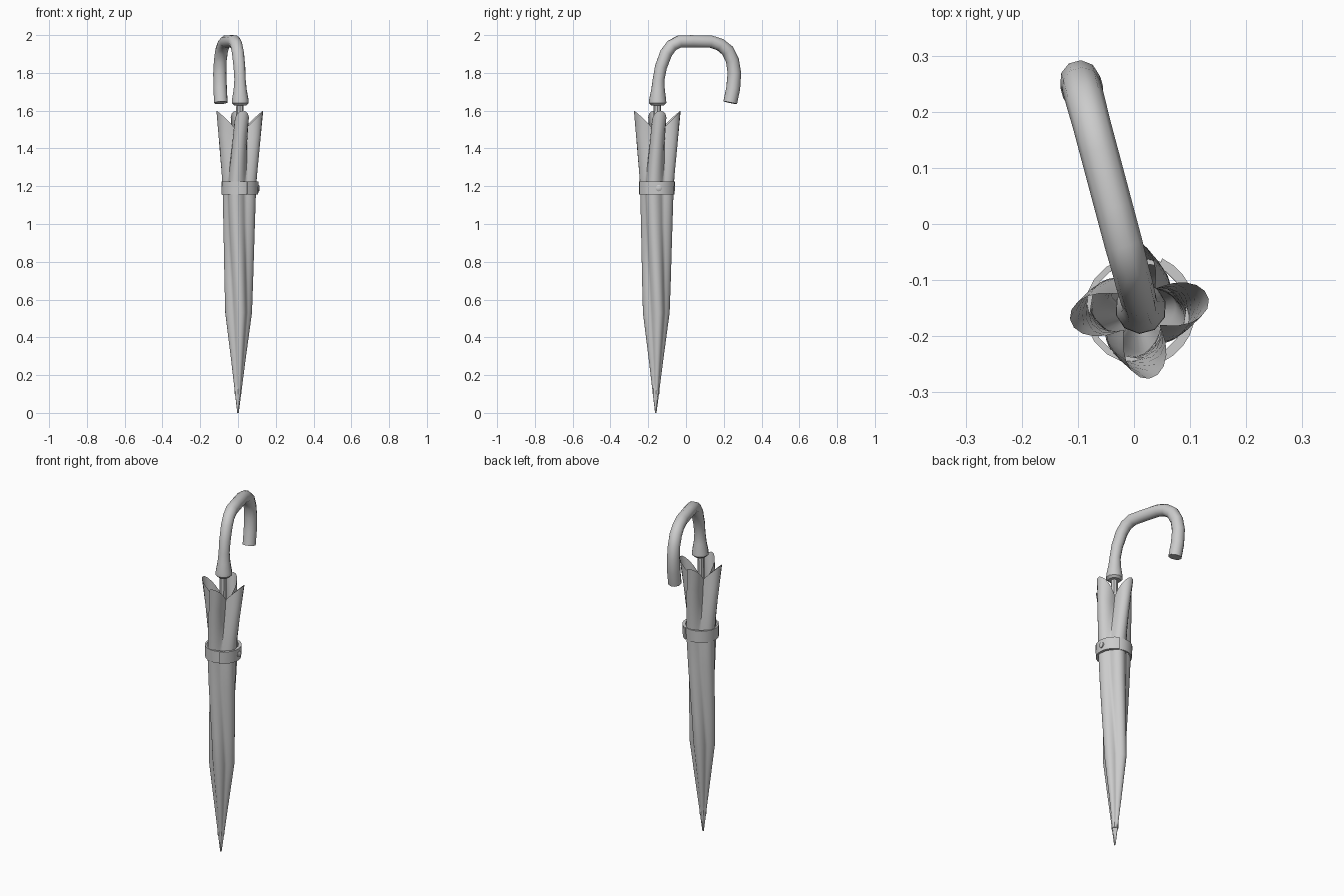
import bpy, bmesh
from math import sin, cos, pi, radians
from mathutils import Vector

if "Cube" in bpy.data.objects:
    bpy.data.objects.remove(bpy.data.objects["Cube"])

grey = bpy.data.materials.new("plain grey")
grey.use_nodes = True
grey.diffuse_color = (0.6, 0.6, 0.6, 1)
grey.node_tree.nodes["Principled BSDF"].inputs["Base Color"].default_value = (0.6, 0.6, 0.6, 1)


def loft(name, rings, cap_start=False, cap_end=False):
    """Skin a list of equal closed rings, then smooth shade."""
    bm = bmesh.new()
    rows = [[bm.verts.new(p) for p in ring] for ring in rings]
    n = len(rows[0])
    for a, b in zip(rows, rows[1:]):
        for i in range(n):
            j = (i + 1) % n
            bm.faces.new((a[i], a[j], b[j], b[i]))
    if cap_start:
        bm.faces.new(rows[0][::-1])
    if cap_end:
        bm.faces.new(rows[-1])
    mesh = bpy.data.meshes.new(name)
    bm.to_mesh(mesh)
    bm.free()
    mesh.materials.append(grey)
    obj = bpy.data.objects.new(name, mesh)
    bpy.context.collection.objects.link(obj)
    bpy.ops.object.select_all(action="DESELECT")
    obj.select_set(True)
    bpy.context.view_layer.objects.active = obj
    bpy.ops.object.shade_smooth_by_angle(angle=radians(40))
    return obj


def axis(z):
    """Centre line of the slightly leaning umbrella."""
    return Vector((0.006 * z, -0.16 + 0.005 * z, z))


def circle(center, u, v, radius, n):
    return [center + radius * (cos(2 * pi * i / n) * u + sin(2 * pi * i / n) * v) for i in range(n)]


X, Y, Z = Vector((1, 0, 0)), Vector((0, 1, 0)), Vector((0, 0, 1))


# Canopy: four twisted pleats, opening into pointed lobes at the rim
def canopy_ring(z, peak, valley, twist, dip, n=48):
    ring = []
    for i in range(n):
        a = 2 * pi * i / n
        s = (0.5 + 0.5 * cos(4 * a)) ** 0.7
        r = valley + (peak - valley) * s
        d = a + radians(8 + twist)
        ring.append(axis(z) + Vector((r * cos(d), r * sin(d), -dip * (1 - s))))
    return ring


profile = [  # height, lobe radius, valley radius, twist, rim dip
    (0.0, 0.004, 0.004, 15, 0), (0.27, 0.038, 0.028, 10, 0),
    (0.53, 0.072, 0.052, 5, 0), (0.7, 0.076, 0.055, -5, 0),
    (0.85, 0.08, 0.06, -14, 0), (1.0, 0.085, 0.064, -22, 0),
    (1.15, 0.09, 0.068, -26, 0), (1.23, 0.093, 0.068, -22, 0),
    (1.35, 0.102, 0.062, -14, 0.01), (1.48, 0.113, 0.054, -6, 0.04),
    (1.6, 0.125, 0.046, 0, 0.09)]
loft("canopy", [canopy_ring(*row) for row in profile], cap_start=True)


# Strap: closed band with a thickness, plus a tab overlapping its end
def strap_ring(z, r):
    return circle(axis(z), X, Y, r, 20)


low, high = 1.155, 1.225
loft("strap", [strap_ring(z, r) for z, r in
               ((low, 0.085), (low, 0.094), (high, 0.096), (high, 0.085))])
tab = []
for deg in range(-65, 66, 13):
    out = Vector((cos(radians(deg)), sin(radians(deg)), 0))
    tab.append([axis(z) + r * out for z, r in
                ((low, 0.09), (low, 0.1), (high, 0.102), (high, 0.09))])
loft("strap_tab", tab, True, True)

# Snap button on the strap
snap = axis(1.19) + Y * 0.01
loft("strap_button", [circle(snap + X * d, Y, Z, r, 12) for d, r in
                      ((0.095, 0.017), (0.104, 0.017), (0.108, 0.011))], cap_end=True)

# Shaft down the middle
loft("shaft", [circle(axis(z), X, Y, 0.019, 8) for z in (0.1, 1.66)], True, True)

# Crook handle: flared collar swept into a hook
hook = [  # y, z, radius
    (-0.15, 1.628, 0.034), (-0.15, 1.64, 0.046), (-0.15, 1.66, 0.045),
    (-0.148, 1.71, 0.036), (-0.145, 1.765, 0.031), (-0.133, 1.83, 0.032),
    (-0.105, 1.905, 0.033), (-0.075, 1.945, 0.033), (-0.035, 1.966, 0.034),
    (0.03, 1.967, 0.034), (0.13, 1.966, 0.034), (0.18, 1.95, 0.034),
    (0.22, 1.918, 0.035), (0.246, 1.865, 0.035), (0.256, 1.8, 0.036),
    (0.25, 1.72, 0.037), (0.234, 1.642, 0.037)]
path = [Vector((0.012 - 0.267 * (y + 0.15), y, z)) for y, z, r in hook]
side = Vector((1, 0.267, 0)).normalized()
rings = []
for i, p in enumerate(path):
    tangent = (path[min(i + 1, len(path) - 1)] - path[max(i - 1, 0)]).normalized()
    rings.append(circle(p, side, tangent.cross(side), hook[i][2], 10))
loft("crook_handle", rings, True, True)
